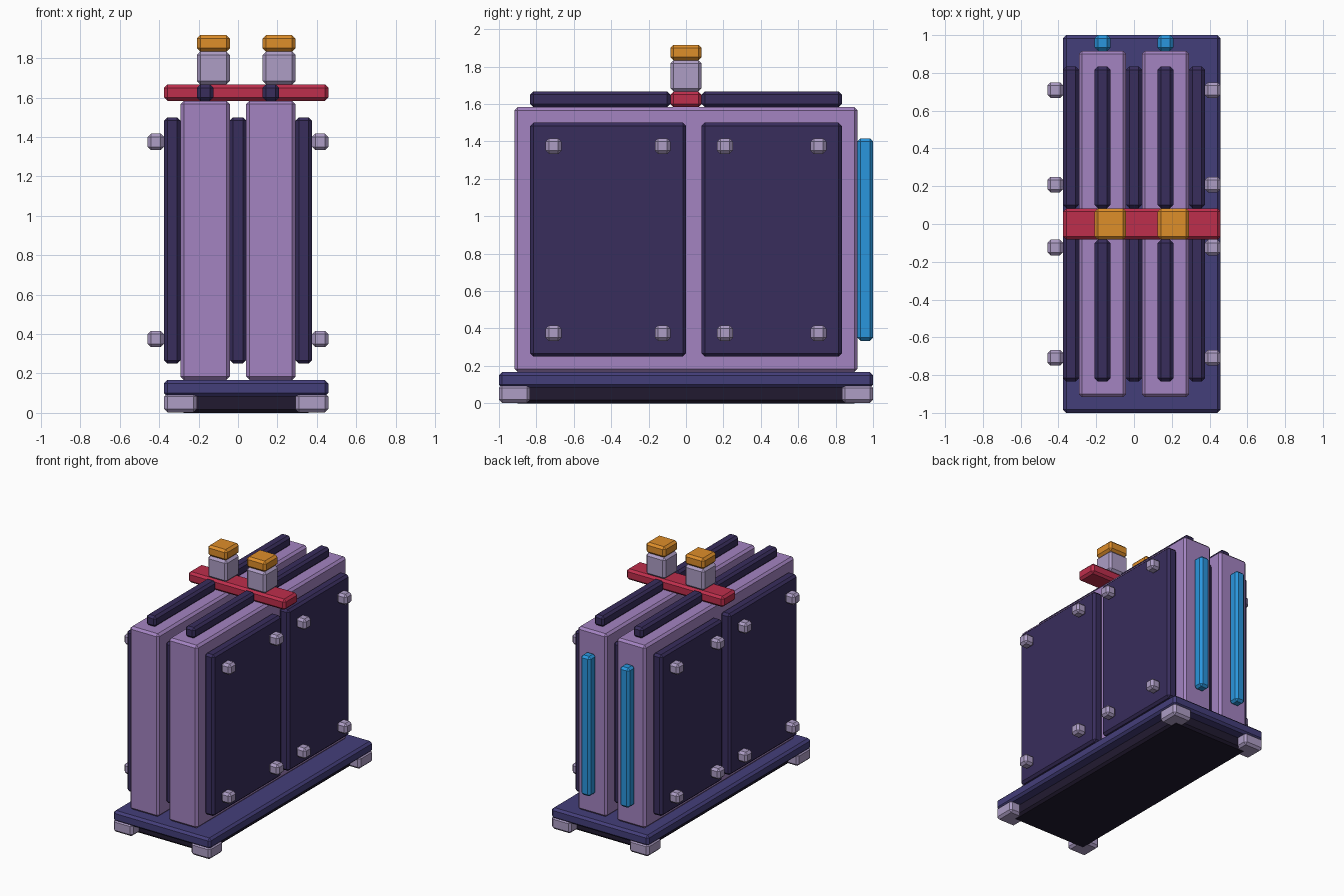
import bpy, bmesh

if "Cube" in bpy.data.objects:
    bpy.data.objects.remove(bpy.data.objects["Cube"])

U = 1 / 12          # the design sits on a grid of 24 x 11 x 23 cells
BEVEL = 0.017


def material(name, r, g, b):
    lin = [((c / 255 + 0.055) / 1.055) ** 2.4 for c in (r, g, b)]
    m = bpy.data.materials.new(name)
    m.diffuse_color = (*lin, 1)
    m.use_nodes = True
    m.node_tree.nodes["Principled BSDF"].inputs["Base Color"].default_value = m.diffuse_color
    return m


PURPLE = material("purple", 163, 131, 193)
DARK = material("dark_violet", 56, 45, 92)
NAVY = material("navy", 68, 62, 122)
BLACK = material("near_black", 33, 26, 48)
LILAC = material("lilac", 173, 157, 197)
RED = material("red", 190, 46, 76)
ORANGE = material("orange", 222, 142, 42)
BLUE = material("blue", 42, 150, 222)


def block(name, mat, x, y, z):
    """Chamfered box; x, y, z are (start, end) in grid cells (y centred)."""
    lo = [x[0] - 5.5, y[0], z[0]]
    hi = [x[1] - 5.5, y[1], z[1]]
    size = [(b - a) * U for a, b in zip(lo, hi)]
    bm = bmesh.new()
    bmesh.ops.create_cube(bm, size=1)
    bmesh.ops.scale(bm, vec=size, verts=bm.verts)
    bmesh.ops.bevel(bm, geom=bm.edges[:], offset=BEVEL, segments=1,
                    affect='EDGES', profile=0.5)
    mesh = bpy.data.meshes.new(name)
    bm.to_mesh(mesh)
    bm.free()
    mesh.materials.append(mat)
    obj = bpy.data.objects.new(name, mesh)
    obj.location = [(a + b) / 2 * U for a, b in zip(lo, hi)]
    bpy.context.collection.objects.link(obj)
    return obj


# Base: slab, recessed core and corner feet
block("base_slab", NAVY, (1, 11), (-12, 12), (1, 2))
block("base_core", BLACK, (2, 10), (-11, 11), (0, 1.3))
for x in (1, 9):
    for y in (-12, 10):
        block("foot", LILAC, (x, x + 2), (y, y + 2), (0.03, 1.2))

# Two tall tanks with top ribs, rear light strips and capped terminals
for x in (2, 6):
    block("tank", PURPLE, (x, x + 3), (-11, 11), (2, 19))
    for y in ((-10, -1), (1, 10)):
        block("top_rib", DARK, (x + 1, x + 2), y, (19, 20))
    block("rear_strip", BLUE, (x + 1, x + 2), (11, 12), (4, 17))
    block("terminal", LILAC, (x + 1, x + 3), (-1, 1), (20, 22))
    block("terminal_cap", ORANGE, (x + 1, x + 3), (-1, 1), (22, 23))

# Cross bar over both tanks
block("cross_bar", RED, (1, 11), (-1, 1), (19, 20))

# Plates outside and between the tanks
for x in (1, 5, 9):
    for y in ((-10, 0), (1, 10)):
        block("plate", DARK, (x, x + 1), y, (3, 18))

# Bolts on the outer plates
for x in (0, 10):
    for y in (-9, -2, 2, 8):
        for z in (4, 16):
            block("bolt", LILAC, (x, x + 1), (y, y + 1), (z, z + 1))
